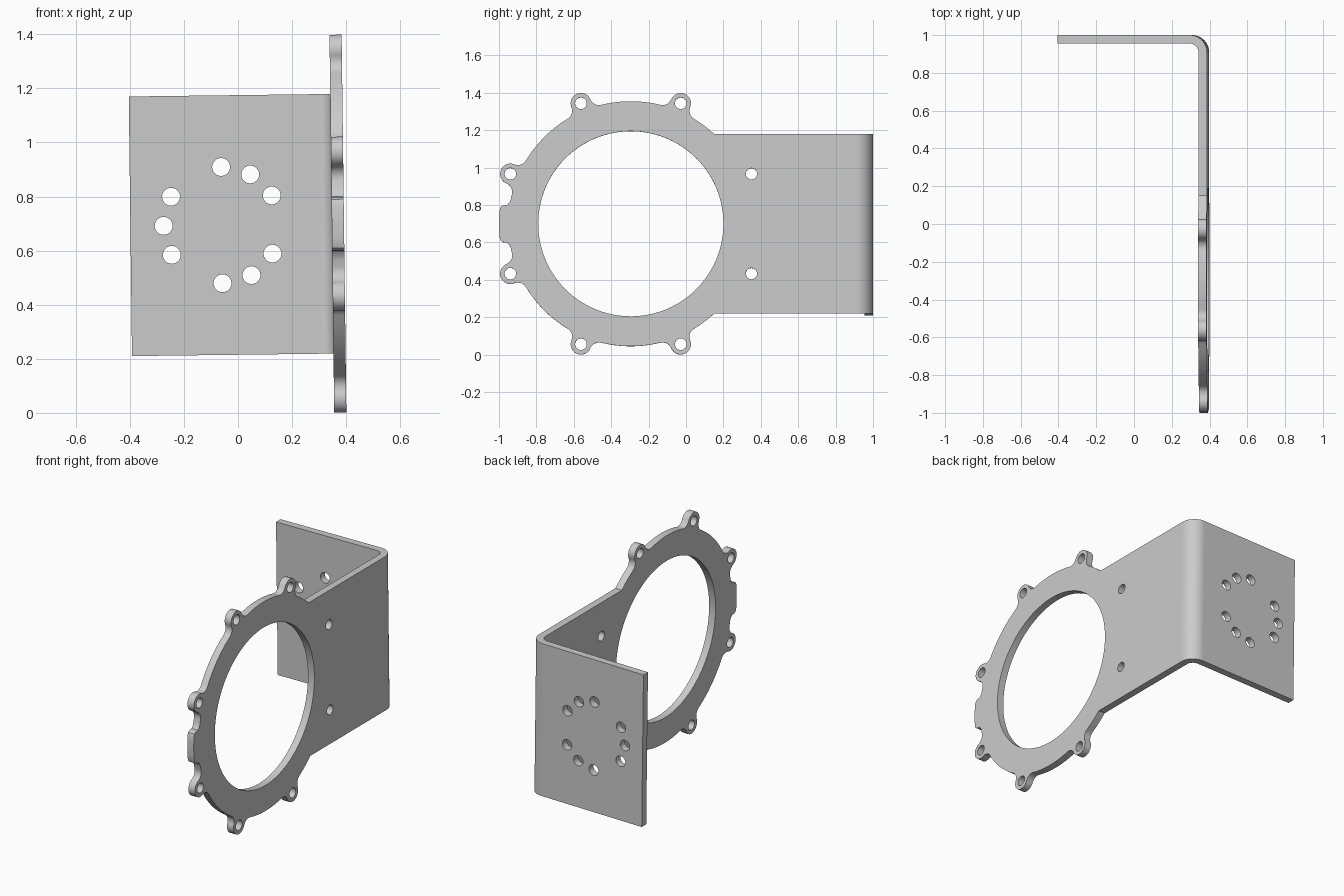
import bpy, bmesh, math
from math import pi, radians, sin, cos, asin, acos, atan2

if "Cube" in bpy.data.objects:
    bpy.data.objects.remove(bpy.data.objects["Cube"])

THICK = 0.045
HALF_H = 0.48                     # half height of the bent sheet
RING_Y, RING_R, BORE_R = -0.295, 0.655, 0.495
BOSS_DIST, BOSS_R, FILLET = 0.697, 0.055, 0.05
OUTER_X, BEND_Y, BEND_R = 0.392, 0.91, 0.09
BEND_LEN = BEND_R * pi / 2
BEND_END = BEND_Y + BEND_LEN
FLANGE = 0.70                     # flat length of the rear flange


def polar(r, a):
    return complex(r * cos(a), r * sin(a))


def arc(centre, r, start, sweep, n):
    return [centre + polar(r, start + sweep * i / n) for i in range(n + 1)]


def boss():
    """Filleted screw ear on the +u side of the ring, with its half angle."""
    a, b = RING_R + FILLET, BOSS_R + FILLET
    half = acos((BOSS_DIST ** 2 + a * a - b * b) / (2 * BOSS_DIST * a))
    to_ear = BOSS_DIST - polar(a, -half)
    phi = atan2(to_ear.imag, to_ear.real)
    lower = arc(polar(a, -half), FILLET, pi - half, phi - pi + half, 8)
    tip = arc(BOSS_DIST, BOSS_R, phi - pi, 2 * (pi - phi), 20)
    upper = [p.conjugate() for p in reversed(lower)]
    return half, lower + tip[1:-1] + upper


def tab():
    """Low rounded stop between the two front ears."""
    steps = [(0.655, 11.5), (0.658, 10.2), (0.668, 8.7), (0.69, 8.2), (0.701, 7.4), (0.705, 6)]
    low = [polar(r, -radians(d)) for r, d in steps]
    mid = arc(0, 0.705, -radians(4), radians(8), 4)
    return radians(11.5), low + mid + [p.conjugate() for p in reversed(low)]


# Outline of the unfolded sheet: ring with ears and tab, then the strap
join = asin(HALF_H / RING_R)
outline, angle = [], join
for deg in (67.5, 112.5, 157.5, 180, 202.5, 247.5, 292.5, None):
    if deg is None:
        end, half, feature = 2 * pi - join, 0, []
    else:
        half, feature = tab() if deg == 180 else boss()
        end = radians(deg) - half
    n = max(2, int((end - angle) / radians(2.5)))
    ring = arc(0, RING_R, angle, end - angle, n)
    outline += ring if not outline else ring[1:]
    turn = polar(1, radians(deg or 0))
    outline += [p * turn for p in feature[1:]]
    angle = end + 2 * half
outline = [p + RING_Y for p in outline]
outline += [complex(BEND_END + FLANGE, s * HALF_H) for s in (-1, 1)]

# Holes: bore, ear holes, strap holes and the flange bolt circle
loops = [outline, arc(RING_Y, BORE_R, 0, 2 * pi, 96)[:-1]]
for k in range(6):
    loops.append(arc(RING_Y + polar(BOSS_DIST, radians(67.5 + 45 * k)), 0.031, 0, 2 * pi, 24)[:-1])
for s in (-1, 1):
    loops.append(arc(complex(0.35, s * 0.267), 0.03, 0, 2 * pi, 24)[:-1])
bolt_centre = BEND_END + OUTER_X - BEND_R + 0.06
for deg in (0, 30, 90, 120, 150, -30, -90, -120, -150):
    # measured from the flange's free end, skipping the two top and bottom gaps
    if deg in (0, 30, -30):
        a = radians(deg)
    else:
        a = radians(deg)
    loops.append(arc(bolt_centre + polar(0.215, a), 0.033, 0, 2 * pi, 28)[:-1])

# Fill the flat pattern
bm = bmesh.new()
edges = []
for loop in loops:
    vs = [bm.verts.new((p.real, p.imag, 0)) for p in loop]
    edges += [bm.edges.new((v, vs[i - 1])) for i, v in enumerate(vs)]
bmesh.ops.triangle_fill(bm, use_beauty=True, use_dissolve=False, edges=edges)

# Cut rows across the bend so it can curve
cuts = [BEND_Y - 0.004, BEND_END + 0.004]
cuts += [BEND_Y + BEND_LEN * i / 12 for i in range(13)]
for u in cuts:
    bmesh.ops.bisect_plane(bm, geom=bm.verts[:] + bm.edges[:] + bm.faces[:], dist=1e-6,
                           plane_co=(u, 0, 0), plane_no=(1, 0, 0))

# Give the sheet its thickness
out = bmesh.ops.extrude_face_region(bm, geom=bm.faces[:], use_keep_orig=True)
for v in out["geom"]:
    if isinstance(v, bmesh.types.BMVert):
        v.co.z = THICK

# Fold the sheet into an angle bracket
for v in bm.verts:
    u, z, t = v.co
    if u <= BEND_Y:
        x, y = OUTER_X - t, u
    elif u < BEND_END:
        a = (u - BEND_Y) / BEND_R
        x = OUTER_X - BEND_R + (BEND_R - t) * cos(a)
        y = BEND_Y + (BEND_R - t) * sin(a)
    else:
        x, y = OUTER_X - BEND_R - (u - BEND_END), BEND_Y + BEND_R - t
    v.co = (x, y, z)
bmesh.ops.recalc_face_normals(bm, faces=bm.faces[:])

mesh = bpy.data.meshes.new("mounting_bracket")
bm.to_mesh(mesh)
bm.free()
bracket = bpy.data.objects.new("mounting_bracket", mesh)
bpy.context.collection.objects.link(bracket)

# Slight lean of the whole bracket
bracket.location.z = 0.695
bracket.rotation_euler.y = -0.0125

grey = bpy.data.materials.new("plain_grey")
grey.use_nodes = True
colour = (0.6, 0.6, 0.6, 1)
grey.diffuse_color = colour
grey.node_tree.nodes["Principled BSDF"].inputs["Base Color"].default_value = colour
mesh.materials.append(grey)

bpy.context.view_layer.objects.active = bracket
bracket.select_set(True)
bpy.ops.object.shade_smooth_by_angle(angle=radians(30))
